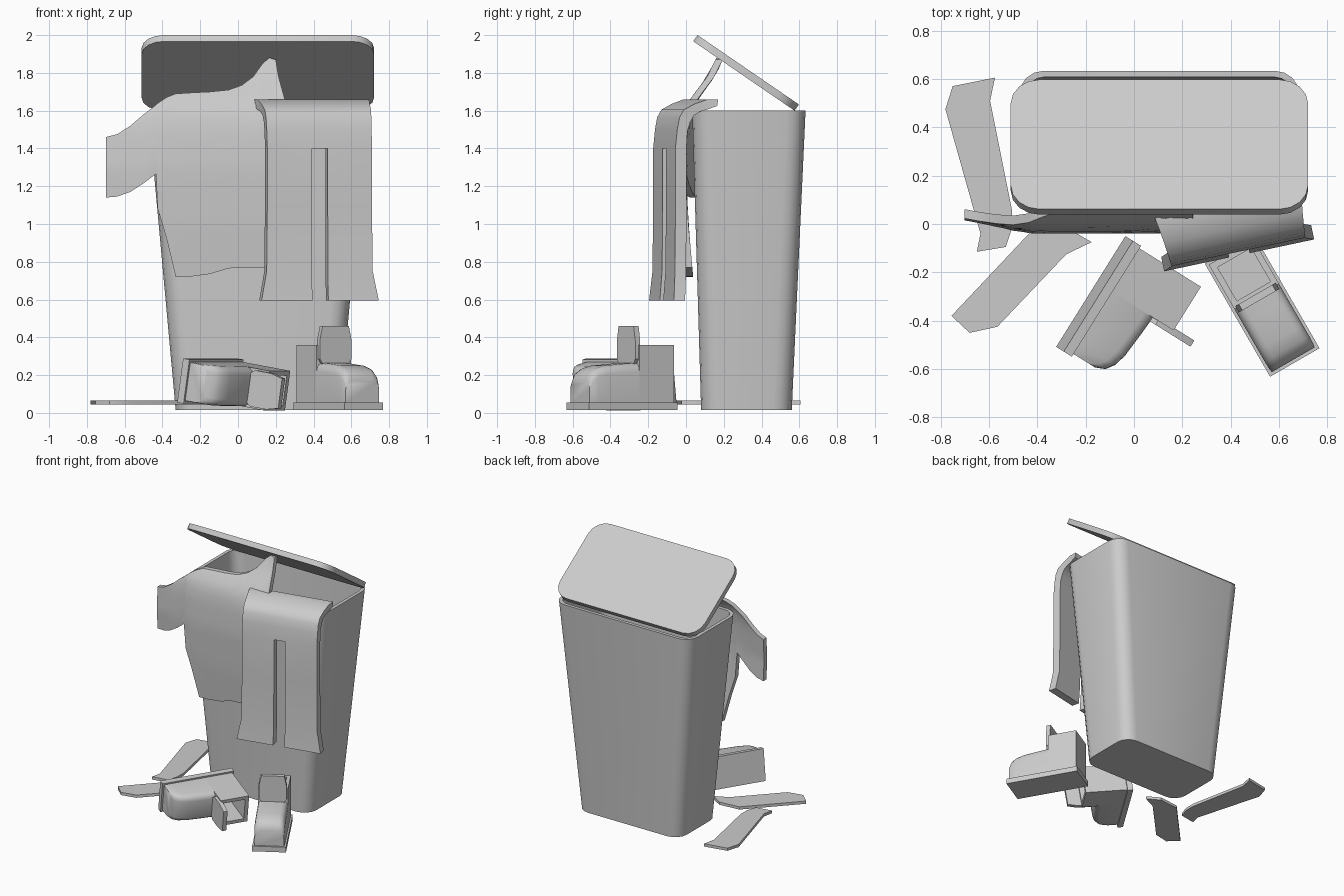
import bpy, bmesh
from math import sin, cos, pi, radians
from mathutils import Matrix, Vector

if "Cube" in bpy.data.objects:
    bpy.data.objects.remove(bpy.data.objects["Cube"])


def finish(name, bm, mat=None, angle=35):
    """Turn a bmesh into an object with clean normals and angle-based smoothing."""
    if mat:
        bm.transform(mat)
    bmesh.ops.recalc_face_normals(bm, faces=bm.faces)
    me = bpy.data.meshes.new(name)
    bm.to_mesh(me)
    bm.free()
    ob = bpy.data.objects.new(name, me)
    bpy.context.collection.objects.link(ob)
    bpy.ops.object.select_all(action='DESELECT')
    ob.select_set(True)
    bpy.context.view_layer.objects.active = ob
    bpy.ops.object.shade_smooth_by_angle(angle=radians(angle))
    return ob


def loft(name, rings, mat=None, angle=35):
    """Join matching rings with quads and cap both ends."""
    bm = bmesh.new()
    vs = [[bm.verts.new(p) for p in r] for r in rings]
    n = len(rings[0])
    for a, b in zip(vs, vs[1:]):
        for i in range(n):
            j = (i + 1) % n
            bm.faces.new((a[i], a[j], b[j], b[i]))
    bm.faces.new(vs[0])
    bm.faces.new(vs[-1])
    return finish(name, bm, mat, angle)


def shell(name, front, back, skip=()):
    """Closed cloth slab from two point grids; cells in skip are left open."""
    bm = bmesh.new()
    f = [[bm.verts.new(p) for p in row] for row in front]
    b = [[bm.verts.new(p) for p in row] for row in back]
    twin = {v: w for fr, br in zip(f, b) for v, w in zip(fr, br)}
    count = {}
    for i in range(len(f) - 1):
        for j in range(len(f[0]) - 1):
            if (i, j) in skip:
                continue
            q = (f[i][j], f[i][j + 1], f[i + 1][j + 1], f[i + 1][j])
            bm.faces.new(q)
            bm.faces.new([twin[v] for v in q])
            for k in range(4):
                e = frozenset((q[k], q[(k + 1) % 4]))
                count[e] = count.get(e, 0) + 1
    for e, c in count.items():
        if c == 1:
            v, w = tuple(e)
            bm.faces.new((v, w, twin[w], twin[v]))
    bmesh.ops.delete(bm, geom=[v for v in bm.verts if not v.link_faces], context='VERTS')
    return finish(name, bm)


def rrect(cx, cy, hx, hy, r, z, n=4):
    """Rounded rectangle ring."""
    pts = []
    for k, (sx, sy) in enumerate(((1, 1), (-1, 1), (-1, -1), (1, -1))):
        for i in range(n + 1):
            a = (k + i / n) * pi / 2
            pts.append((cx + sx * (hx - r) + r * cos(a), cy + sy * (hy - r) + r * sin(a), z))
    return pts


def rect(x, y0, y1, z):
    return [(-x, y0, z), (x, y0, z), (x, y1, z), (-x, y1, z)]


def interp(table, t):
    """Piecewise-linear lookup."""
    if t <= table[0][0]:
        return table[0][1]
    for (a, p), (b, q) in zip(table, table[1:]):
        if t <= b:
            return p + (q - p) * (t - a) / (b - a)
    return table[-1][1]


# Tapered hollow bin
loft("bin", [rrect(0.105, 0.32, 0.435, 0.24, 0.1, 0.015),
             rrect(0.105, 0.333, 0.58, 0.3, 0.1, 1.6),
             rrect(0.105, 0.333, 0.555, 0.275, 0.08, 1.6),
             rrect(0.105, 0.32, 0.41, 0.215, 0.08, 0.05)])

# Half-open lid hinged at the back
loft("lid", [rrect(0, 0, 0.615, 0.325, 0.12, z) for z in (-0.02, 0.02)],
     Matrix.Translation((0.105, 0.318, 1.8)) @ Matrix.Rotation(radians(-34.4), 4, 'X'))

# Shirt draped over the rim: columns of (x, bottom z, top z)
cols = [(-0.70, 1.14, 1.46), (-0.64, 1.145, 1.475), (-0.57, 1.17, 1.52), (-0.5, 1.215, 1.58),
        (-0.435, 1.265, 1.63), (-0.425, 1.08, 1.64), (-0.38, 0.93, 1.67), (-0.33, 0.72, 1.69),
        (-0.25, 0.722, 1.695), (-0.15, 0.735, 1.70), (-0.05, 0.765, 1.71), (0.02, 0.77, 1.735),
        (0.08, 0.77, 1.78), (0.13, 0.77, 1.85), (0.165, 0.77, 1.88), (0.2, 0.77, 1.87),
        (0.215, 0.77, 1.78), (0.245, 0.77, 1.67)]
drape = [(0.72, 0.0), (1.0, -0.025), (1.3, -0.04), (1.5, -0.03), (1.6, -0.012),
         (1.66, 0.02), (1.7, 0.055), (1.76, 0.1), (1.82, 0.135), (1.88, 0.16)]
sleeve = [(-0.7, 0.055), (-0.6, 0.035), (-0.5, 0.012), (-0.42, 0.0)]
rows = 18
front = []
for i in range(rows + 1):
    row = []
    for x, z0, z1 in cols:
        z = z0 + (z1 - z0) * i / rows
        row.append(Vector((x, interp(drape, z) + interp(sleeve, x), z)))
    front.append(row)
shell("shirt", front, [[p + Vector((0, 0.038, 0)) for p in r] for r in front])

# Trousers folded over the rim: (outer v, outer z, inner v, inner z, half width)
prof = [(-0.015, 0.595, 0.045, 0.595, 0.317), (-0.003, 0.75, 0.057, 0.75, 0.287),
        (0, 1.1, 0.06, 1.1, 0.283), (0, 1.4, 0.06, 1.4, 0.283), (0.01, 1.5, 0.065, 1.49, 0.284),
        (0.022, 1.565, 0.08, 1.54, 0.285), (0.045, 1.605, 0.1, 1.575, 0.287),
        (0.1, 1.635, 0.13, 1.595, 0.293), (0.17, 1.66, 0.18, 1.61, 0.303),
        (0.225, 1.66, 0.22, 1.625, 0.312)]
yaw = Matrix.Translation((0.432, -0.115, 0)) @ Matrix.Rotation(radians(12), 4, 'Z')
outer, inner = [], []
for v, z, v2, z2, w in prof:
    us = (-w, -0.042, 0.044, w)
    outer.append([yaw @ Vector((u, v, z)) for u in us])
    inner.append([yaw @ Vector((u, v2, z2)) for u in us])
shell("trousers", outer, inner, skip={(i, 1) for i in range(3)})


def shoe(name, mat):
    """Shoe with heel at y=0, toe along -y and the sole at z=0."""
    loft(name + "_sole", [rect(0.118, -0.54, 0, z) for z in (0, 0.04)], mat)
    # open heel shaft
    loft(name + "_heel", [rect(0.106, -0.225, -0.012, 0.04), rect(0.106, -0.225, -0.012, 0.345),
                          rect(0.08, -0.2, -0.04, 0.345), rect(0.08, -0.2, -0.04, 0.08)], mat)
    # rounded toe box
    rings = []
    for t, h, w in ((0.22, 0.25, 0.106), (0.3, 0.245, 0.106), (0.42, 0.235, 0.106),
                    (0.475, 0.22, 0.106), (0.51, 0.195, 0.105), (0.527, 0.155, 0.102)):
        half = [(w, 0.04), (w, h - 0.045), (w - 0.006, h - 0.022), (w - 0.02, h - 0.006), (w - 0.04, h)]
        sec = half + [(-x, z) for x, z in reversed(half)]
        rings.append([(x, -t, z) for x, z in sec])
    loft(name + "_toe", rings, mat, 50)
    # upright tongue
    half = [(0.06, 0.22), (0.097, 0.27), (0.097, 0.37), (0.08, 0.445)]
    sec = half + [(-x, z) for x, z in reversed(half)]
    loft(name + "_tongue", [[(x, y, z) for x, z in sec] for y in (-0.245, -0.215)], mat)


shoe("standing_shoe", Matrix.Translation((0.395, -0.105, 0.015)) @ Matrix.Rotation(radians(30), 4, 'Z'))

# Second shoe tipped onto its side
s, c = sin(radians(9)), cos(radians(9))
Y = Vector((0.53, 0.848, 0)).normalized()
Z = Vector((Y.y * c, -Y.x * c, -s))
tipped = Matrix((Y.cross(Z), Y, Z)).transposed().to_4x4()
shoe("fallen_shoe", Matrix.Translation((-0.02, -0.06, 0.172)) @ tipped)

# Flat socks on the floor
socks = {
    "back_sock": [(-0.75, 0.57), (-0.575, 0.605), (-0.595, 0.51), (-0.505, 0.06), (-0.505, -0.02),
                  (-0.53, -0.095), (-0.65, -0.115), (-0.635, -0.04), (-0.68, 0.1), (-0.78, 0.475)],
    "front_sock": [(-0.755, -0.38), (-0.68, -0.45), (-0.565, -0.425), (-0.28, -0.125),
                   (-0.175, -0.075), (-0.27, -0.02), (-0.43, -0.035)],
}
socks["back_sock"].pop(8)
for name, pts in socks.items():
    loft(name, [[(x, y, z) for x, y in pts] for z in (0.045, 0.066)])
